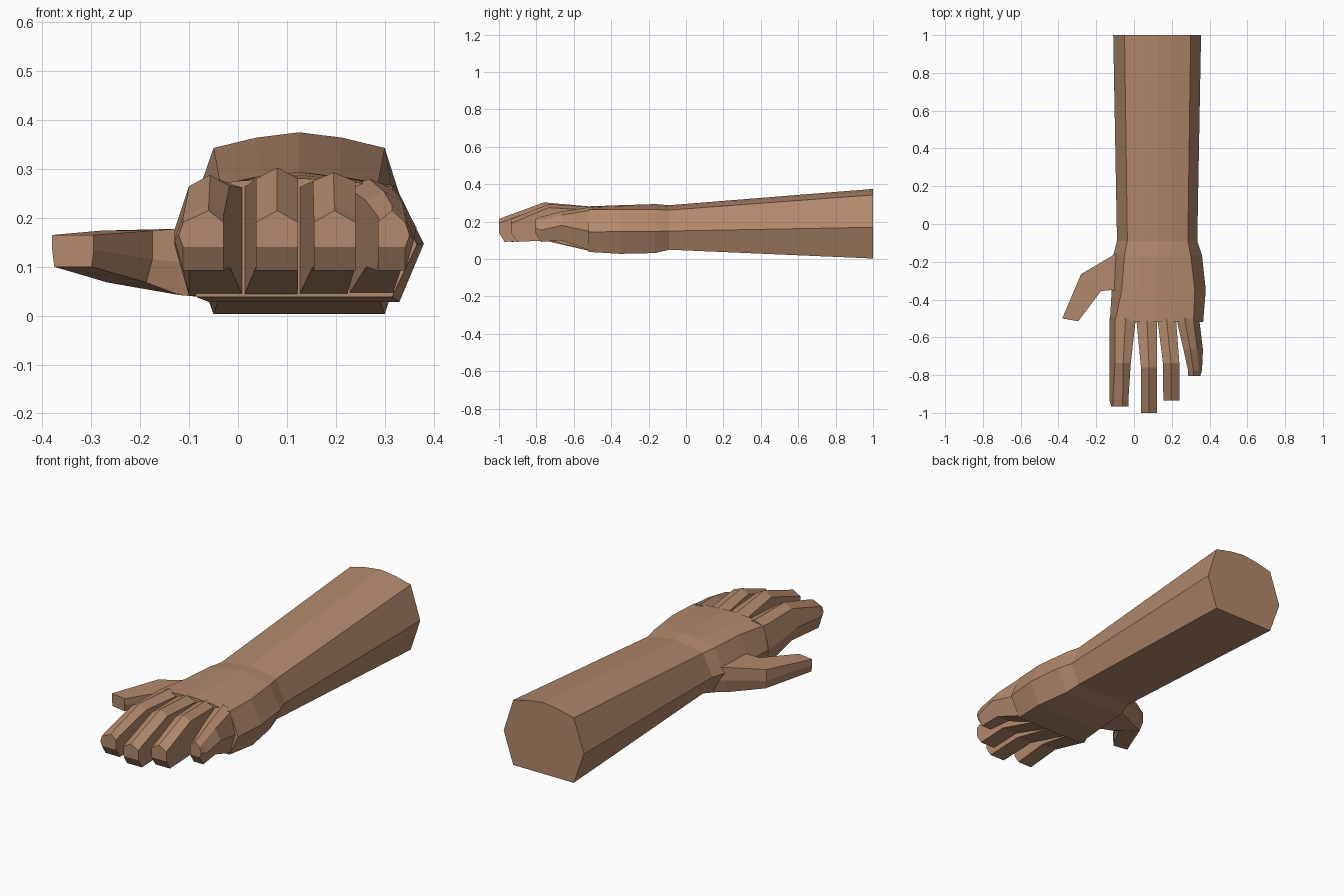
import bpy, bmesh
from mathutils import Vector

if "Cube" in bpy.data.objects:
    bpy.data.objects.remove(bpy.data.objects["Cube"])

skin = bpy.data.materials.new("skin")
skin.diffuse_color = (0.45, 0.25, 0.15, 1)
skin.use_nodes = True
skin.node_tree.nodes["Principled BSDF"].inputs["Base Color"].default_value = skin.diffuse_color


def loft(name, rings):
    """Skin a list of equal-length rings and cap both ends."""
    bm = bmesh.new()
    loops = [[bm.verts.new(p) for p in ring] for ring in rings]
    n = len(loops[0])
    for a, b in zip(loops, loops[1:]):
        for i in range(n):
            j = (i + 1) % n
            bm.faces.new((a[i], a[j], b[j], b[i]))
    bm.faces.new(loops[0])
    bm.faces.new(loops[-1])
    bmesh.ops.recalc_face_normals(bm, faces=bm.faces)
    me = bpy.data.meshes.new(name)
    bm.to_mesh(me)
    bm.free()
    me.materials.append(skin)
    ob = bpy.data.objects.new(name, me)
    bpy.context.collection.objects.link(ob)


def arm_ring(y, side_l, side_r, top_l, top_r, bot_l, bot_r, z):
    """Arched top of five points, a side point each way, flat bottom."""
    z_bot, z_side, z_corner, z_top = z
    arch = [(top_l + (top_r - top_l) * t, z_corner + (z_top - z_corner) * h)
            for t, h in ((0, 0), (.25, .66), (.5, 1), (.75, .66), (1, 0))]
    pts = [(side_l, z_side)] + arch + [(side_r, z_side), (bot_r, z_bot), (bot_l, z_bot)]
    return [(x, y, zz) for x, zz in pts]


# forearm, wrist and palm in one skin
loft("forearm_and_palm", [
    arm_ring(1.00, -.11, .355, -.05, .30, -.05, .30, (.003, .17, .343, .375)),
    arm_ring(-.09, -.09, .335, -.035, .285, -.035, .285, (.05, .15, .262, .288)),
    arm_ring(-.165, -.11, .36, -.05, .30, -.05, .30, (.032, .148, .265, .294)),
    arm_ring(-.35, -.118, .38, -.065, .322, -.06, .33, (.028, .147, .266, .288)),
    arm_ring(-.52, -.128, .366, -.10, .315, -.085, .315, (.038, .145, .264, .282)),
])


def finger_ring(y, left, right, ridge, out_l, out_r, z):
    """Ridged top, side points that may bulge by out_l / out_r, flat bottom."""
    z_bot, z_side, z_corner, z_top = z
    pts = [(left, z_bot), (left - out_l, z_side), (left, z_corner), (ridge, z_top),
           (right, z_corner), (right + out_r, z_side), (right, z_bot)]
    return [(x, yy, zz) for (x, zz), yy in zip(pts, [y] * 7)]


def finger(name, base, mid, tip, y_mid, y_tip, z_mid, out_l=0, out_r=0):
    """base / mid / tip are (left, ridge, right) positions in x."""
    sections = [
        (-.50, base, (.040, .145, .262, .280), 1),
        (y_mid, mid, z_mid, 1),
        (y_tip + .03, tip, (.092, .155, .203, .226), .6),
        (y_tip, tip, (.140, .165, .191, .215), .3),
    ]
    loft(name, [finger_ring(y, x[0], x[2], x[1], out_l * k, out_r * k, z)
                for y, x, z, k in sections])


finger("index_finger", (-.10, -.045, .01), (-.10, -.057, -.017), (-.112, -.06, -.03),
       -.735, -.965, (.10, .175, .265, .288), out_l=.03)
finger("middle_finger", (.012, .068, .122), (.037, .08, .123), (.037, .08, .123),
       -.76, -1.0, (.10, .19, .28, .303))
finger("ring_finger", (.124, .172, .222), (.153, .195, .24), (.155, .197, .24),
       -.735, -.935, (.10, .185, .275, .293))
finger("little_finger", (.224, .268, .315), (.262, .298, .335), (.286, .315, .342),
       -.665, -.805, (.10, .18, .235, .255), out_r=.03)

# thumb: each ring runs outer edge to inner edge, with a bevelled underside
def thumb_ring(outer, inner, z_top, z_side, z_bot, inset):
    a, b = Vector(outer), Vector(inner)
    d = (b - a) * inset
    pts = [(a, z_top), (b, z_top), (b, z_side), (b - d, z_bot), (a + d, z_bot), (a, z_side)]
    return [(p.x, p.y, z) for p, z in pts]


loft("thumb", [
    thumb_ring((-.04, -.13), (-.04, -.37), .178, .11, .035, .08),
    thumb_ring((-.11, -.165), (-.12, -.35), .178, .11, .042, .1),
    thumb_ring((-.28, -.265), (-.175, -.355), .174, .115, .068, .12),
    thumb_ring((-.38, -.50), (-.295, -.515), .165, .135, .10, .05),
])
